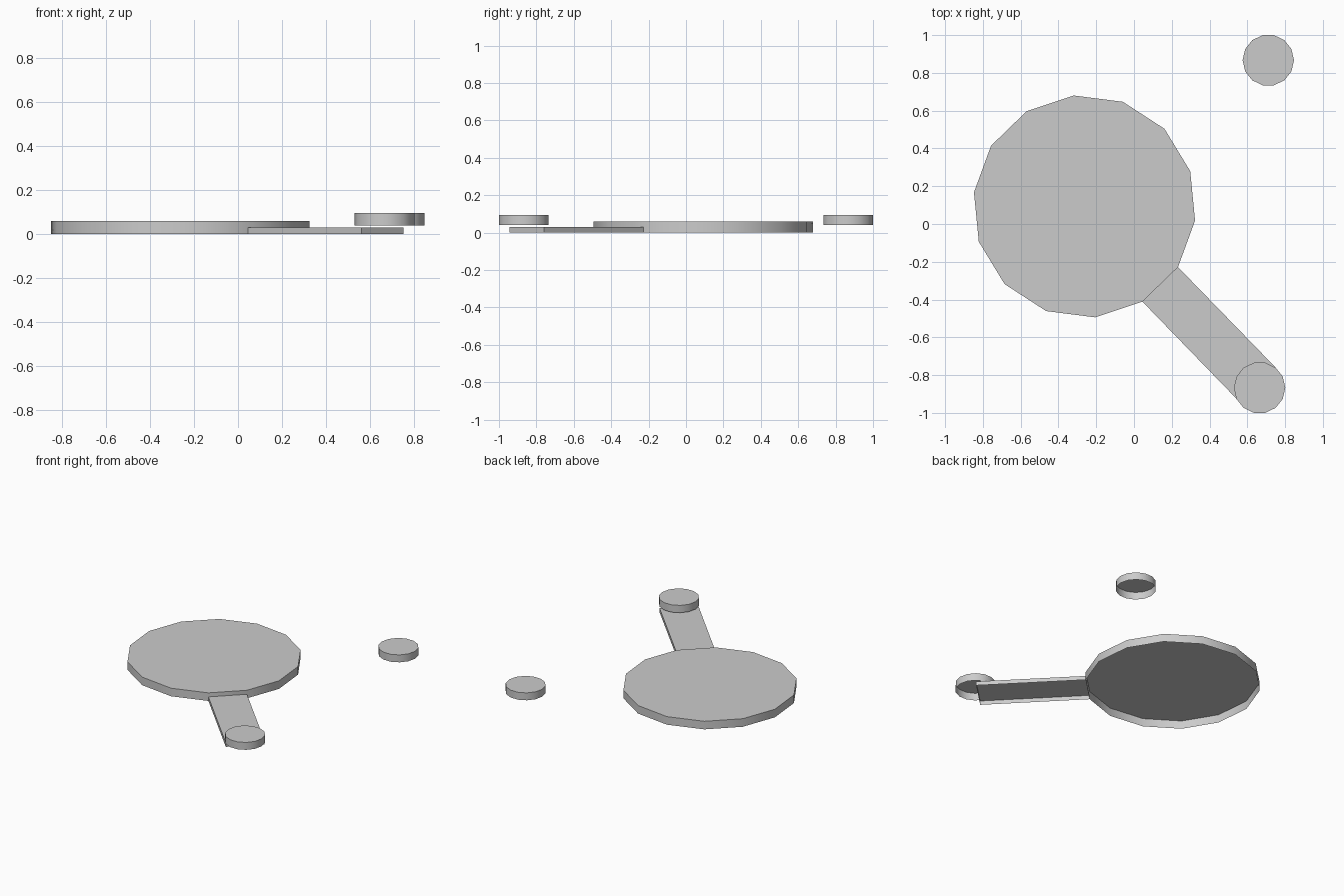
import bpy, bmesh
from math import cos, sin, pi, radians

if "Cube" in bpy.data.objects:
    bpy.data.objects.remove(bpy.data.objects["Cube"])


def ring(x, y, radius, start=0.0, sides=14):
    return [(x + radius * cos(start + 2 * pi * i / sides),
             y + radius * sin(start + 2 * pi * i / sides)) for i in range(sides)]


def shell(name, outline, z0, z1, skip=()):
    """Raised cap with side walls and an open underside; skip lists open walls."""
    bm = bmesh.new()
    low = [bm.verts.new((x, y, z0)) for x, y in outline]
    high = [bm.verts.new((x, y, z1)) for x, y in outline]
    n = len(outline)
    bm.faces.new(high)
    for i in range(n):
        if i not in skip:
            j = (i + 1) % n
            bm.faces.new((low[i], low[j], high[j], high[i]))
    mesh = bpy.data.meshes.new(name)
    bm.to_mesh(mesh)
    bm.free()
    obj = bpy.data.objects.new(name, mesh)
    bpy.context.collection.objects.link(obj)
    bpy.ops.object.select_all(action='DESELECT')
    obj.select_set(True)
    bpy.context.view_layer.objects.active = obj
    bpy.ops.object.shade_smooth_by_angle(angle=radians(30))
    return obj


# Large round plate, one facet facing the handle
plate = ring(-0.262, 0.093, 0.59, radians(-58.7))
shell("plate", plate, 0.0, 0.06)

# Straight handle running from that facet, open where it meets the plate
inner, outer = plate[0], plate[1]
shell("handle", [inner, (0.56, -0.943), (0.75, -0.76), outer], 0.0, 0.03, skip=(3,))

# Two small raised discs: one above the handle tip, one loose
for name, x, y in (("handle_disc", 0.665, -0.867), ("loose_disc", 0.711, 0.867)):
    shell(name, ring(x, y, 0.136), 0.04, 0.095)
